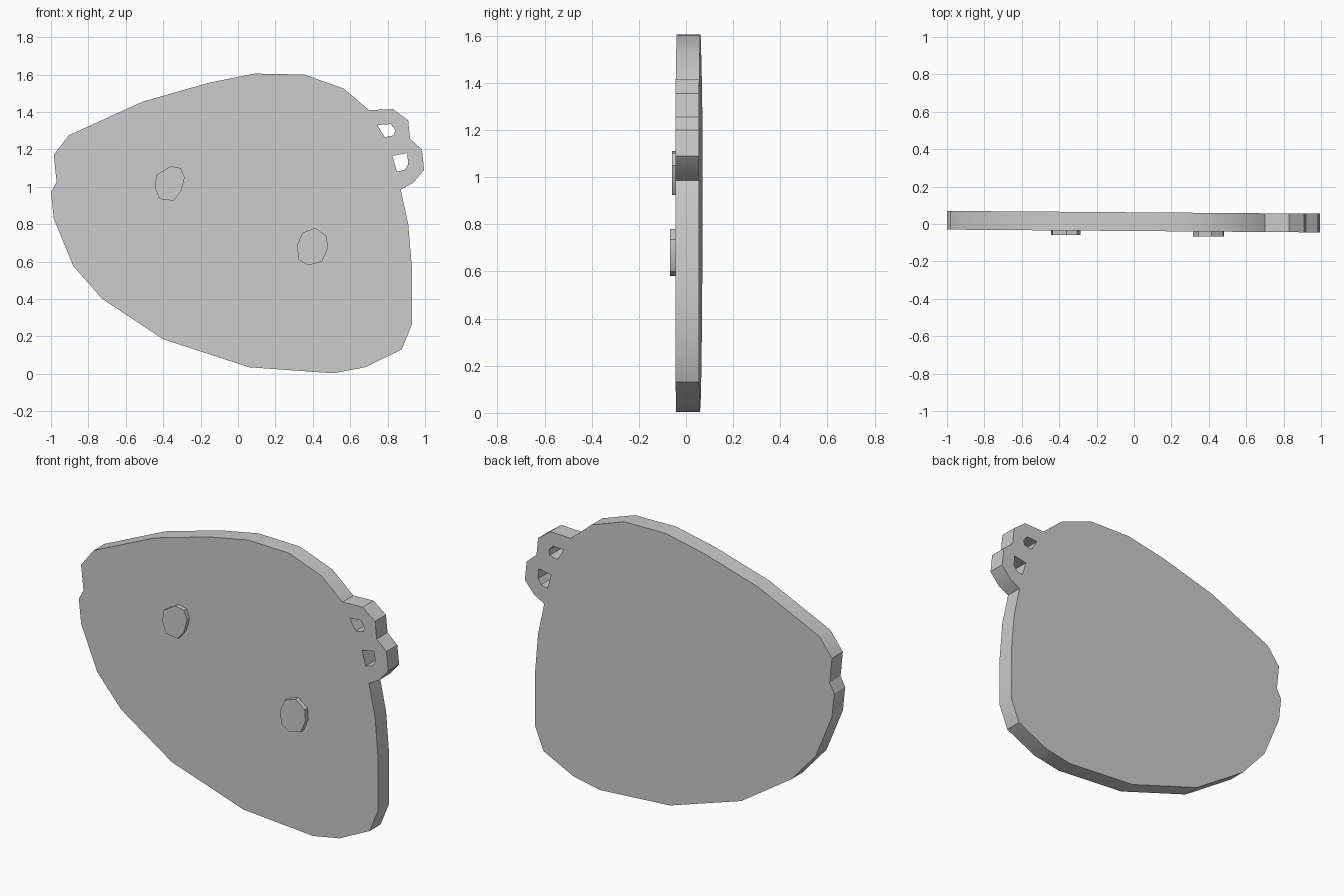
import bpy, bmesh, math
from mathutils import Vector

if "Cube" in bpy.data.objects:
    bpy.data.objects.remove(bpy.data.objects["Cube"])

grey = bpy.data.materials.new("plain_grey")
grey.diffuse_color = (0.6, 0.6, 0.6, 1)
grey.use_nodes = True
grey.node_tree.nodes["Principled BSDF"].inputs["Base Color"].default_value = grey.diffuse_color


def plate(name, loops, front, back):
    """Fill the (x, z) loops (outline, then holes) and extrude along y with a slight slant."""
    bm = bmesh.new()
    edges = []
    for loop in loops:
        vs = [bm.verts.new((x, front - 0.0075 * x, z)) for x, z in loop]
        edges += [bm.edges.new((vs[i - 1], v)) for i, v in enumerate(vs)]
    bmesh.ops.triangle_fill(bm, edges=edges, use_beauty=True, normal=Vector((0, -1, 0)))
    res = bmesh.ops.extrude_face_region(bm, geom=bm.faces[:], use_keep_orig=True)
    moved = [g for g in res["geom"] if isinstance(g, bmesh.types.BMVert)]
    bmesh.ops.translate(bm, verts=moved, vec=(0, back - front, 0))
    bmesh.ops.recalc_face_normals(bm, faces=bm.faces[:])
    me = bpy.data.meshes.new(name)
    bm.to_mesh(me)
    bm.free()
    me.materials.append(grey)
    ob = bpy.data.objects.new(name, me)
    bpy.context.collection.objects.link(ob)
    bpy.ops.object.select_all(action='DESELECT')
    ob.select_set(True)
    bpy.context.view_layer.objects.active = ob
    bpy.ops.object.shade_smooth_by_angle(angle=math.radians(30))
    return ob


# Slab outline with the two-lobed tab on the right
outline = [(-1, .97), (-.985, .83), (-.88, .575), (-.725, .4), (-.4, .185), (.06, .035),
           (.51, .003), (.68, .035), (.875, .13), (.93, .265), (.93, .56), (.91, .8),
           (.87, .985), (.935, 1.02), (.995, 1.09), (.983, 1.2), (.92, 1.255), (.91, 1.355),
           (.83, 1.415), (.70, 1.41), (.565, 1.525), (.355, 1.6), (.09, 1.605),
           (-.16, 1.555), (-.51, 1.455), (-.905, 1.275), (-.985, 1.17), (-.97, 1.025)]
# Holes through the tab
upper_hole = [(.745, 1.33), (.815, 1.335), (.84, 1.305), (.835, 1.275), (.785, 1.265)]
lower_hole = [(.825, 1.165), (.905, 1.18), (.91, 1.12), (.89, 1.09), (.85, 1.08)]
plate("slab", [outline, upper_hole, lower_hole], -0.0375, 0.0625)

# Raised studs on the front
left_stud = [(-.36, 1.11), (-.305, 1.1), (-.285, 1.05), (-.305, .975),
             (-.345, .925), (-.42, .935), (-.445, 1.0), (-.435, 1.065)]
right_stud = [(.415, .78), (.475, .735), (.48, .67), (.45, .6),
              (.375, .58), (.325, .61), (.315, .685), (.345, .755)]
plate("left_stud", [left_stud], -0.062, -0.03)
plate("right_stud", [right_stud], -0.064, -0.03)
